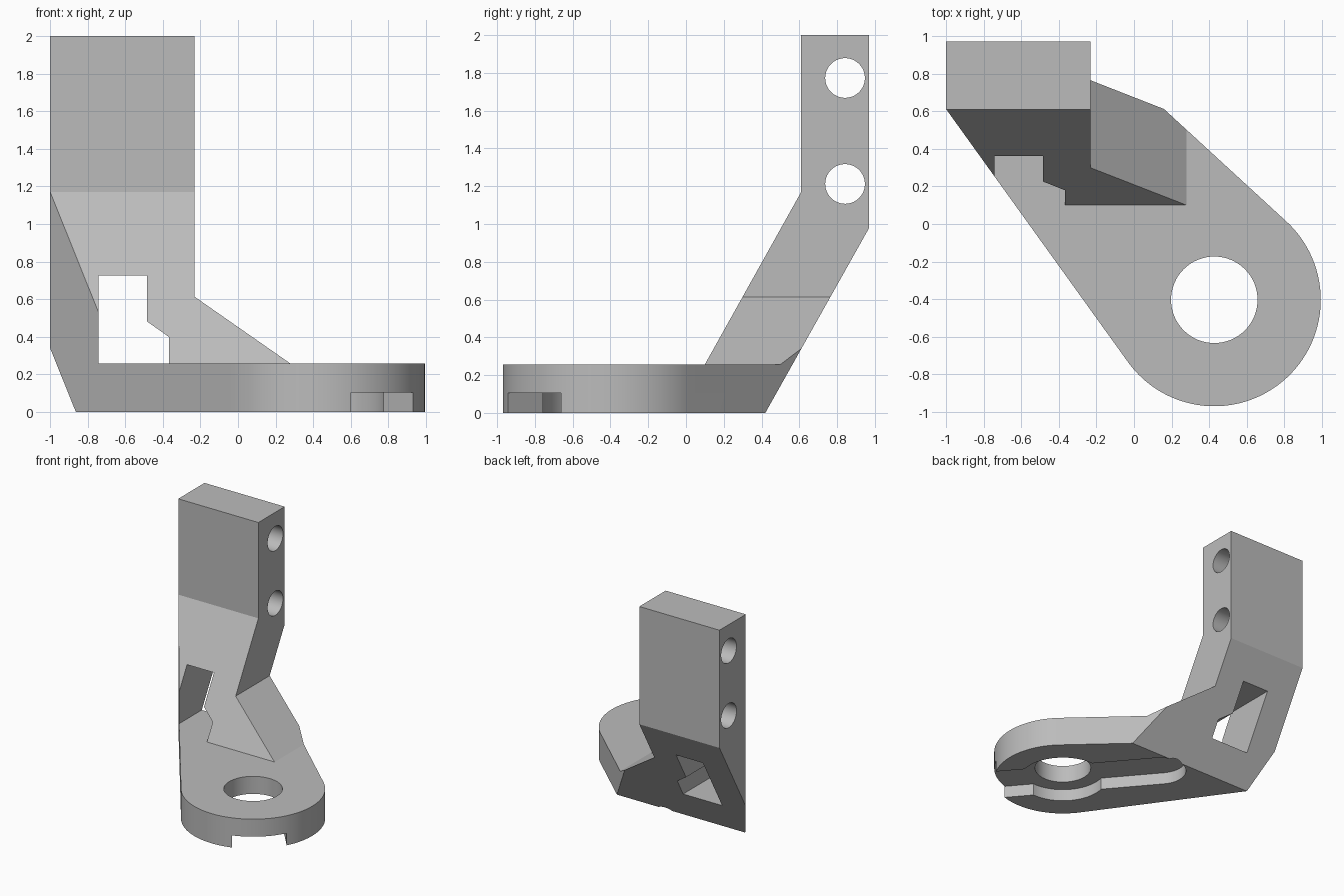
import bpy, bmesh, math
from mathutils import Vector

if "Cube" in bpy.data.objects:
    bpy.data.objects.remove(bpy.data.objects["Cube"])

# Single grey material
grey = bpy.data.materials.new("plain grey")
grey.use_nodes = True
colour = (0.5, 0.5, 0.5, 1)
grey.diffuse_color = colour
grey.node_tree.nodes["Principled BSDF"].inputs["Base Color"].default_value = colour


def prism(name, outline, axis, low, high):
    """Extrude a 2D outline along one axis."""
    place = {"x": lambda a, b, d: (d, a, b),
             "y": lambda a, b, d: (a, d, b),
             "z": lambda a, b, d: (a, b, d)}[axis]
    bm = bmesh.new()
    face = bm.faces.new([bm.verts.new(place(a, b, low)) for a, b in outline])
    moved = bmesh.ops.extrude_face_region(bm, geom=[face])["geom"]
    shift = Vector(place(0, 0, high - low))
    bmesh.ops.translate(bm, vec=shift, verts=[v for v in moved if isinstance(v, bmesh.types.BMVert)])
    bmesh.ops.recalc_face_normals(bm, faces=bm.faces)
    mesh = bpy.data.meshes.new(name)
    bm.to_mesh(mesh)
    bm.free()
    obj = bpy.data.objects.new(name, mesh)
    bpy.context.collection.objects.link(obj)
    mesh.materials.append(grey)
    return obj


def arc(centre, radius, start, end, steps=64):
    angles = [start + (end - start) * i / steps for i in range(steps + 1)]
    return [(centre[0] + radius * math.cos(t), centre[1] + radius * math.sin(t)) for t in angles]


def circle(centre, radius):
    return arc(centre, radius, 0, math.tau)[:-1]


def combine(target, tool, operation):
    """Apply a boolean, then discard the tool."""
    tool.hide_render = True
    mod = target.modifiers.new(operation.lower(), "BOOLEAN")
    mod.operation, mod.object, mod.solver = operation, tool, "EXACT"
    bpy.context.view_layer.objects.active = target
    bpy.ops.object.modifier_apply(modifier=mod.name)
    bpy.data.objects.remove(tool)


hub = (0.427, -0.403)
hub_radius = 0.566

# Bracket body: side profile trimmed by the front and plan outlines
bracket = prism("bracket", [(-1.2, 0), (0.42, 0), (0.97, 0.98), (0.97, 2),
                            (0.61, 2), (0.61, 1.17), (0.1, 0.257), (-1.2, 0.257)], "x", -1.2, 1.2)
front_outline = prism("front_outline", [(-1.1, -0.1), (1.1, -0.1), (1.1, 0.257), (0.28, 0.257),
                                        (-0.232, 0.614), (-0.232, 2.1), (-1.1, 2.1)], "y", -1.5, 1.5)
combine(bracket, front_outline, "INTERSECT")
plan = [(-1, 1.1), (-1, 0.612)]
plan += arc(hub, hub_radius, math.radians(216.5), math.radians(407.3), 96)
plan += [(0.15, 0.62), (-0.2, 0.944), (-0.2, 1.1)]
combine(bracket, prism("plan_outline", plan, "z", -0.1, 2.1), "INTERSECT")

# Stepped window through the sloping neck
window = [(-0.742, 0.257), (-0.742, 0.727), (-0.484, 0.727), (-0.484, 0.482), (-0.368, 0.4), (-0.368, 0.257)]
combine(bracket, prism("window", window, "y", -1.5, 1.5), "DIFFERENCE")

# Cross holes in the upright
for z in (1.212, 1.773):
    combine(bracket, prism("cross_hole", circle((0.842, z), 0.105), "x", -1.5, 1.5), "DIFFERENCE")

# Underside slot, counterbore and hub hole
heading = math.atan2(0.762, -0.647)
half = 0.216
along = Vector((math.cos(heading), math.sin(heading)))
side = Vector((-along.y, along.x))
start = Vector(hub) - along
tip = Vector(hub) + along * 0.81
slot = [tuple(start + side * half), tuple(start - side * half)]
slot += arc(tip, half, heading - math.pi / 2, heading + math.pi / 2, 32)
combine(bracket, prism("slot", slot, "z", -0.1, 0.105), "DIFFERENCE")
combine(bracket, prism("counterbore", circle(hub, 0.356), "z", -0.1, 0.105), "DIFFERENCE")
combine(bracket, prism("hub_hole", circle(hub, 0.23), "z", -0.2, 0.5), "DIFFERENCE")

bpy.ops.object.select_all(action="DESELECT")
bracket.select_set(True)
bpy.context.view_layer.objects.active = bracket
bpy.ops.object.shade_smooth_by_angle(angle=math.radians(25))
